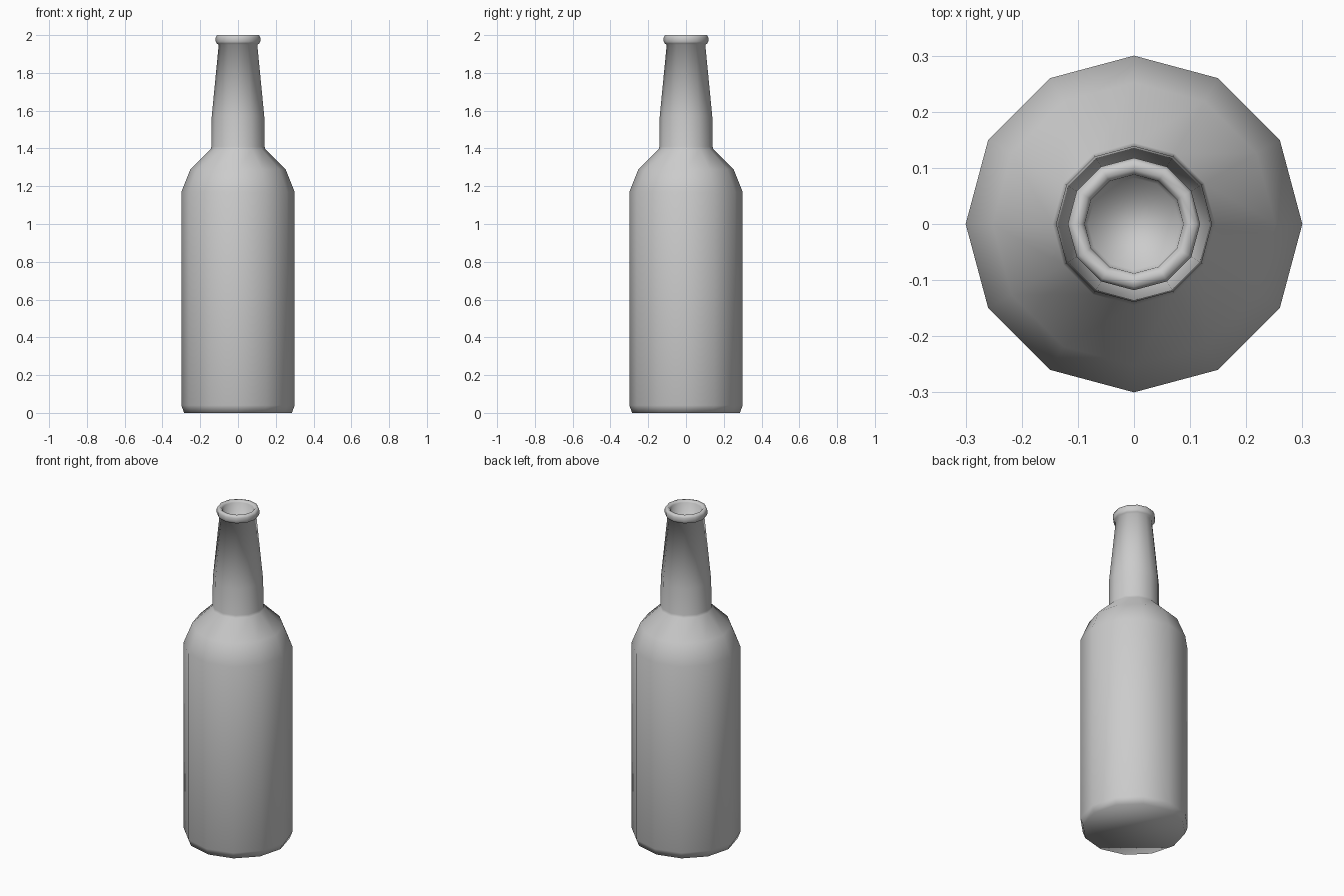
import bpy
import bmesh
from math import cos, sin, tau

cube = bpy.data.objects.get("Cube")
if cube:
    bpy.data.objects.remove(cube, do_unlink=True)

SIDES = 12

# One plain grey for the whole bottle
grey = bpy.data.materials.new("plain grey")
grey.use_nodes = True
colour = (0.6, 0.6, 0.6, 1)
grey.diffuse_color = colour
grey.node_tree.nodes["Principled BSDF"].inputs["Base Color"].default_value = colour

# Profile as (radius, height), from the base up and into the mouth
body = [(0.285, 0), (0.3, 0.04), (0.3, 1.17)]
shoulder = [(0.252, 1.29), (0.145, 1.395)]
neck = [(0.141, 1.41), (0.139, 1.57), (0.102, 1.95)]
lip = [(0.113, 1.955), (0.118, 1.966), (0.118, 1.988), (0.112, 2.0), (0.097, 2.0), (0.088, 1.99)]
mouth = [(0.082, 1.88)]


def lathe(name, profile, material):
    """Revolve a profile and close both ends with a flat face."""
    bm = bmesh.new()
    rings = [[bm.verts.new((r * cos(tau * i / SIDES), r * sin(tau * i / SIDES), z))
              for i in range(SIDES)] for r, z in profile]
    for low, high in zip(rings, rings[1:]):
        for i in range(SIDES):
            j = (i + 1) % SIDES
            bm.faces.new((low[i], low[j], high[j], high[i]))
    bm.faces.new(reversed(rings[0]))
    bm.faces.new(rings[-1])
    for face in bm.faces:
        face.smooth = True
    mesh = bpy.data.meshes.new(name)
    bm.to_mesh(mesh)
    bm.free()
    mesh.materials.append(material)
    obj = bpy.data.objects.new(name, mesh)
    bpy.context.collection.objects.link(obj)
    return obj


lathe("bottle", body + shoulder + neck + lip + mouth, grey)
